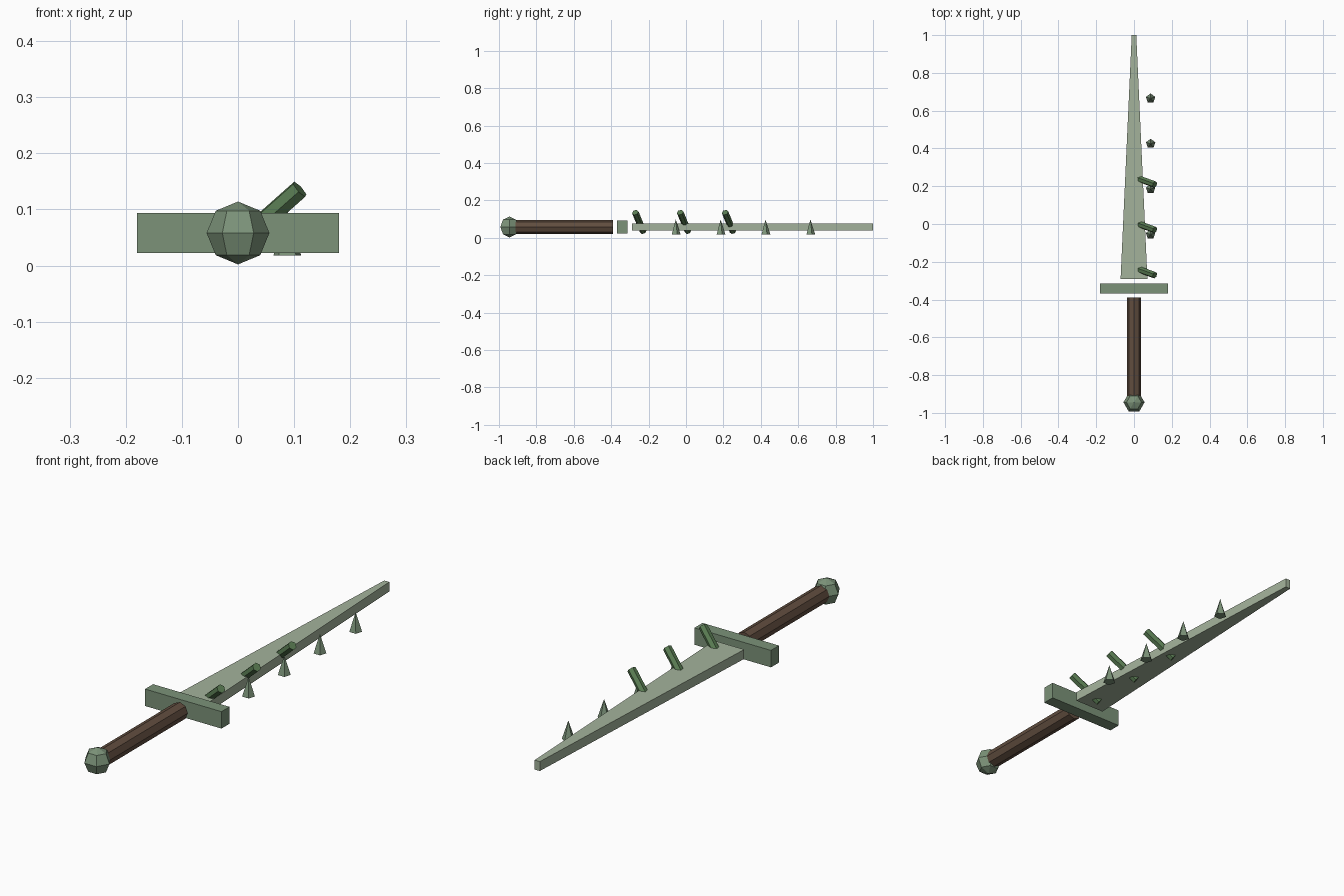
import bpy, bmesh
from mathutils import Vector, Matrix

if "Cube" in bpy.data.objects:
    bpy.data.objects.remove(bpy.data.objects["Cube"])

AXIS_Z = 0.058  # height of the sword's centre line


def material(name, rgb):
    m = bpy.data.materials.new(name)
    m.diffuse_color = (*rgb, 1)
    m.use_nodes = True
    m.node_tree.nodes["Principled BSDF"].inputs["Base Color"].default_value = m.diffuse_color
    return m


STEEL = material("pale_green_steel", (0.37, 0.45, 0.33))
TRIM = material("green_trim", (0.20, 0.29, 0.19))
THORN = material("dark_green", (0.10, 0.20, 0.085))
GRIP = material("brown_leather", (0.12, 0.075, 0.05))


def add_object(name, bm, mat):
    bmesh.ops.recalc_face_normals(bm, faces=bm.faces)
    mesh = bpy.data.meshes.new(name)
    bm.to_mesh(mesh)
    bm.free()
    mesh.materials.append(mat)
    obj = bpy.data.objects.new(name, mesh)
    bpy.context.collection.objects.link(obj)
    return obj


def box(name, x, y0, y1, z, mat, tip_x=None):
    """Box along y, half sizes x and z, optionally narrowing to tip_x."""
    bm = bmesh.new()
    bmesh.ops.create_cube(bm, size=2)
    for v in bm.verts:
        far = v.co.y > 0
        width = tip_x if far and tip_x is not None else x
        v.co = (v.co.x * width, y1 if far else y0, AXIS_Z + v.co.z * z)
    return add_object(name, bm, mat)


def rod(name, a, b, r1, r2, sides, mat):
    """Cylinder or cone running from point a to point b."""
    a, b = Vector(a), Vector(b)
    d = b - a
    turn = Vector((0, 0, 1)).rotation_difference(d).to_matrix().to_4x4()
    bm = bmesh.new()
    bmesh.ops.create_cone(bm, cap_ends=True, segments=sides, radius1=r1,
                          radius2=r2, depth=d.length,
                          matrix=Matrix.Translation((a + b) / 2) @ turn)
    bmesh.ops.remove_doubles(bm, verts=bm.verts, dist=1e-5)
    return add_object(name, bm, mat)


# Blade and crossguard
box("blade", 0.071, -0.29, 1.0, 0.02, STEEL, tip_x=0.012)
box("crossguard", 0.18, -0.368, -0.314, 0.036, TRIM)

# Grip
rod("grip", (0, -0.93, AXIS_Z), (0, -0.39, AXIS_Z), 0.037, 0.037, 8, GRIP)

# Pommel: six-sided ball with a point towards the back end
bm = bmesh.new()
bmesh.ops.create_uvsphere(
    bm, u_segments=6, v_segments=4, radius=0.056,
    matrix=Matrix.Translation((0, -0.944, AXIS_Z)) @ Matrix.Rotation(0.5235988, 4, 'Z'))
add_object("pommel", bm, TRIM)

# Upright spikes beside the edge
for i in range(4):
    y = -0.055 + 0.24 * i
    rod(f"spike_{i + 1}", (0.088, y, 0.018), (0.088, y, 0.098), 0.026, 0, 5, TRIM)

# Slanted pegs piercing the blade
for i in range(3):
    y = -0.25 + 0.24 * i
    rod(f"peg_{i + 1}", (-0.005, y + 0.021, 0.034), (0.11, y - 0.021, 0.136),
        0.018, 0.018, 6, THORN)
